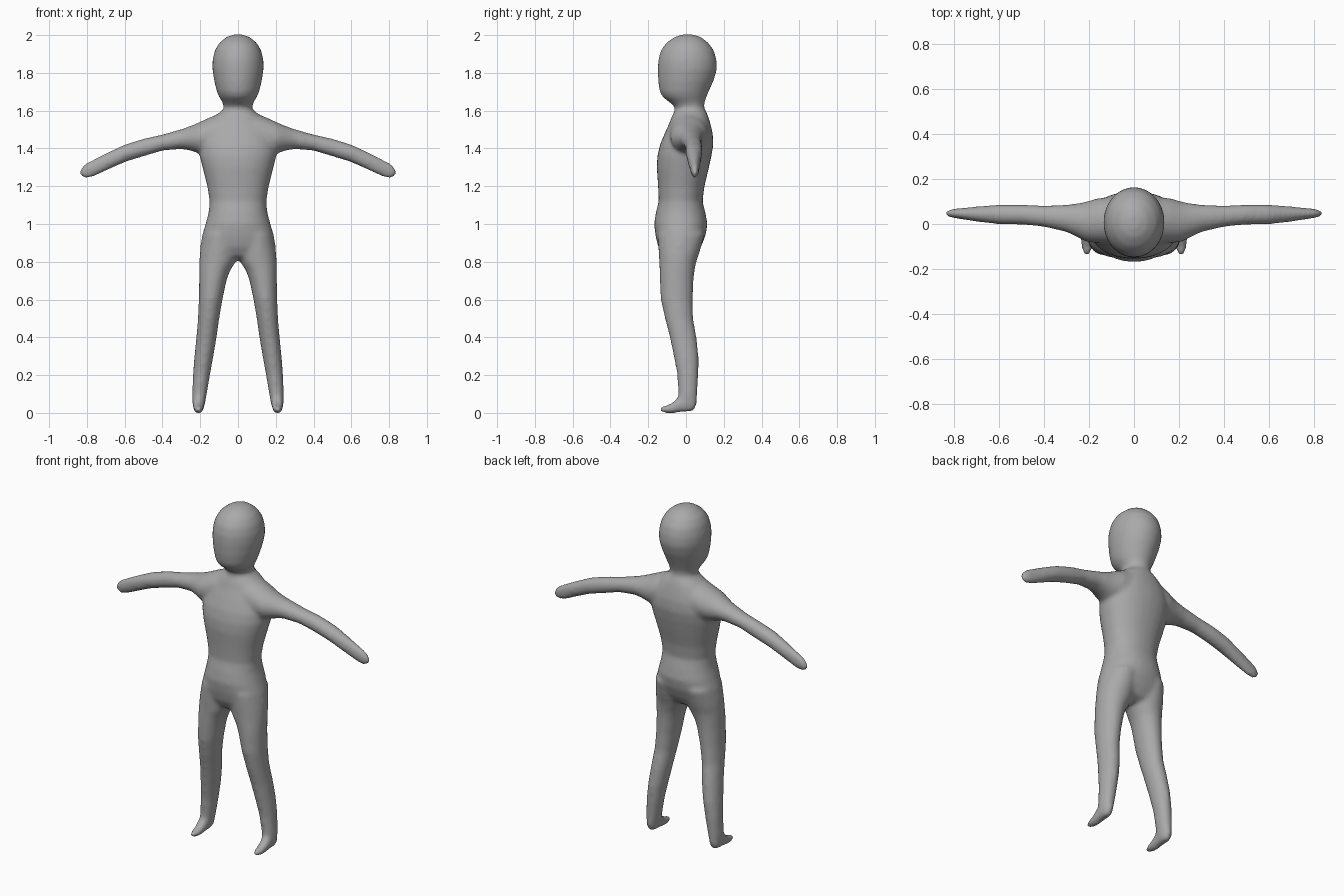
import bpy, bmesh, math
from mathutils import Vector

bm = bmesh.new()


def loft(rings, axis, n=28, power=1.0):
    """Skin ellipses. Each ring: position on axis, then (min, max) of the two other axes."""
    others = [i for i in range(3) if i != axis]
    loops = []
    for p, a0, a1, b0, b1 in rings:
        loop = []
        for k in range(n):
            t = 2 * math.pi * k / n
            c, s = math.cos(t), math.sin(t)
            co = Vector((0, 0, 0))
            co[axis] = p
            co[others[0]] = (a0 + a1) / 2 + (a1 - a0) / 2 * math.copysign(abs(c) ** power, c)
            co[others[1]] = (b0 + b1) / 2 + (b1 - b0) / 2 * math.copysign(abs(s) ** power, s)
            loop.append(bm.verts.new(co))
        loops.append(loop)
    faces = [bm.faces.new(loops[0]), bm.faces.new(loops[-1])]
    for l0, l1 in zip(loops, loops[1:]):
        for k in range(n):
            j = (k + 1) % n
            faces.append(bm.faces.new((l0[k], l0[j], l1[j], l1[k])))
    bmesh.ops.recalc_face_normals(bm, faces=faces)


def upright(rows, power=1.0):
    """Centred part: height, half width, front y, back y."""
    loft([(z, -w, w, f, b) for z, w, f, b in rows], 2, power=power)


def mirrored(rings, axis):
    """Loft a limb on both sides."""
    loft(rings, axis)
    if axis == 0:
        loft([(-p, *r) for p, *r in rings], axis)
    else:
        loft([(p, -a1, -a0, b0, b1) for p, a0, a1, b0, b1 in rings], axis)


# head and neck
upright([(2.003, .025, -.02, .04), (1.99, .062, -.062, .08), (1.96, .099, -.104, .118),
         (1.92, .123, -.133, .148), (1.87, .135, -.147, .162), (1.82, .136, -.150, .165),
         (1.76, .127, -.148, .147), (1.70, .112, -.140, .120), (1.67, .099, -.122, .108),
         (1.645, .083, -.088, .099), (1.62, .075, -.060, .096), (1.59, .080, -.060, .105),
         (1.55, .090, -.060, .11)])

# torso and hips
upright([(1.60, .085, -.06, .105), (1.57, .125, -.075, .118), (1.53, .16, -.09, .130),
         (1.48, .19, -.113, .142), (1.42, .207, -.138, .145), (1.36, .203, -.152, .135),
         (1.30, .188, -.155, .122), (1.20, .163, -.148, .098), (1.12, .150, -.145, .088),
         (1.06, .156, -.160, .103), (1.00, .172, -.169, .114), (.94, .190, -.162, .104),
         (.88, .200, -.148, .08), (.83, .195, -.12, .05), (.81, .17, -.08, .01)], .92)

# arms
mirrored([(0, -.09, .12, 1.38, 1.60), (.10, -.09, .12, 1.37, 1.585), (.16, -.085, .115, 1.37, 1.56),
          (.21, -.08, .10, 1.375, 1.537), (.25, -.06, .092, 1.388, 1.52),
          (.30, -.036, .086, 1.397, 1.502), (.40, -.013, .082, 1.388, 1.474),
          (.50, -.003, .087, 1.358, 1.452), (.60, -.002, .087, 1.327, 1.421),
          (.70, .010, .078, 1.281, 1.375), (.76, .02, .072, 1.253, 1.345),
          (.80, .026, .068, 1.240, 1.325), (.825, .032, .062, 1.246, 1.306),
          (.837, .04, .055, 1.262, 1.286)], 0)

# legs
mirrored([(.95, .0, .185, -.15, .10), (.85, .0, .202, -.145, .072), (.80, .012, .205, -.142, .055),
          (.75, .043, .206, -.140, .045), (.70, .061, .206, -.139, .040), (.60, .082, .208, -.134, .036),
          (.50, .099, .212, -.112, .038), (.40, .113, .221, -.086, .056), (.30, .130, .231, -.065, .067),
          (.20, .148, .239, -.046, .066), (.10, .165, .243, -.042, .060), (.05, .174, .242, -.05, .057),
          (.02, .182, .236, -.05, .048), (.008, .192, .226, -.04, .035)], 2)

# feet
mirrored([(.045, .185, .235, .02, .07), (.0, .178, .239, .006, .10), (-.04, .178, .240, .001, .085),
          (-.07, .180, .238, -.002, .056), (-.10, .184, .234, -.002, .042), (-.13, .192, .227, .003, .034),
          (-.141, .200, .220, .010, .027)], 1)

mesh = bpy.data.meshes.new("body")
bm.to_mesh(mesh)
bm.free()
body = bpy.data.objects.new("body", mesh)
bpy.context.collection.objects.link(body)

# fuse the parts into one soft skin
remesh = body.modifiers.new("fuse", 'REMESH')
remesh.mode = 'VOXEL'
remesh.voxel_size = .011
remesh.use_smooth_shade = True
soften = body.modifiers.new("soften", 'SMOOTH')
soften.factor = .5
soften.iterations = 10

grey = bpy.data.materials.new("plain grey")
grey.diffuse_color = (.40, .40, .40, 1)
mesh.materials.append(grey)
